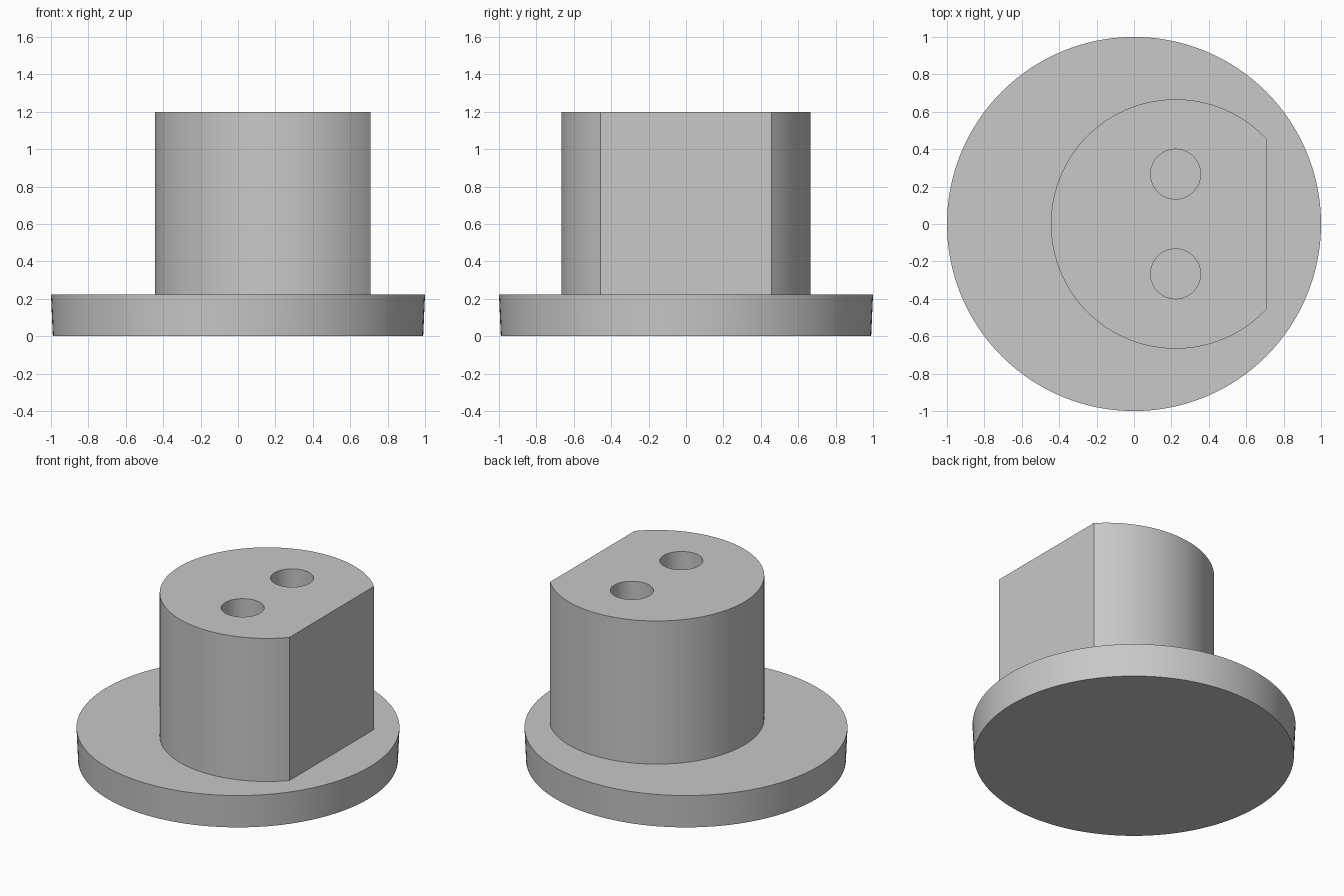
import bpy
import bmesh
import math

if "Cube" in bpy.data.objects:
    bpy.data.objects.remove(bpy.data.objects["Cube"], do_unlink=True)

UNIT = 1 / 22.5          # plate radius is 22.5 design units
PLATE_H = 5 * UNIT
TOTAL_H = 27 * UNIT
POST_X = 5 * UNIT
POST_R = 15 * UNIT
FLAT_X = 0.708           # where the post is cut flat
HOLE_R = 3 * UNIT
HOLE_Y = 6 * UNIT

grey = bpy.data.materials.new("plain grey")
grey.use_nodes = True
colour = (0.58, 0.58, 0.58, 1)
grey.diffuse_color = colour
grey.node_tree.nodes["Principled BSDF"].inputs["Base Color"].default_value = colour


def loop_circle(r, cx=0.0, cy=0.0, n=128):
    return [(cx + r * math.cos(math.tau * i / n), cy + r * math.sin(math.tau * i / n))
            for i in range(n)]


def prism(name, bottom, top, z0, z1):
    """Solid between two matching outlines."""
    bm = bmesh.new()
    low = [bm.verts.new((x, y, z0)) for x, y in bottom]
    high = [bm.verts.new((x, y, z1)) for x, y in top]
    n = len(low)
    bm.faces.new(low[::-1])
    bm.faces.new(high)
    for i in range(n):
        j = (i + 1) % n
        bm.faces.new((low[i], low[j], high[j], high[i]))
    mesh = bpy.data.meshes.new(name)
    bm.to_mesh(mesh)
    bm.free()
    mesh.materials.append(grey)
    obj = bpy.data.objects.new(name, mesh)
    bpy.context.collection.objects.link(obj)
    return obj


def combine(target, other, operation):
    """Apply a boolean and discard the helper."""
    mod = target.modifiers.new(operation.lower(), "BOOLEAN")
    mod.operation = operation
    mod.solver = "EXACT"
    mod.object = other
    bpy.ops.object.select_all(action="DESELECT")
    bpy.context.view_layer.objects.active = target
    target.select_set(True)
    bpy.ops.object.modifier_apply(modifier=mod.name)
    bpy.data.objects.remove(other, do_unlink=True)


# Round plate, slightly tapered towards the bottom
body = prism("flanged_post", loop_circle(0.99), loop_circle(1.0), 0, PLATE_H)

# Offset round post with one flat side
half = math.acos((FLAT_X - POST_X) / POST_R)
steps = 112
angles = [half + (math.tau - 2 * half) * i / steps for i in range(steps + 1)]
outline = [(POST_X + POST_R * math.cos(a), POST_R * math.sin(a)) for a in angles]
post = prism("post", outline, outline, PLATE_H / 2, TOTAL_H)
combine(body, post, "UNION")

# Two holes running down the post to the plate
for side in (-1, 1):
    ring = loop_circle(HOLE_R, POST_X, side * HOLE_Y, 64)
    cutter = prism("hole_cutter", ring, ring, PLATE_H, TOTAL_H + 0.1)
    cutter.hide_render = True
    combine(body, cutter, "DIFFERENCE")

bpy.ops.object.shade_smooth_by_angle(angle=math.radians(30))
